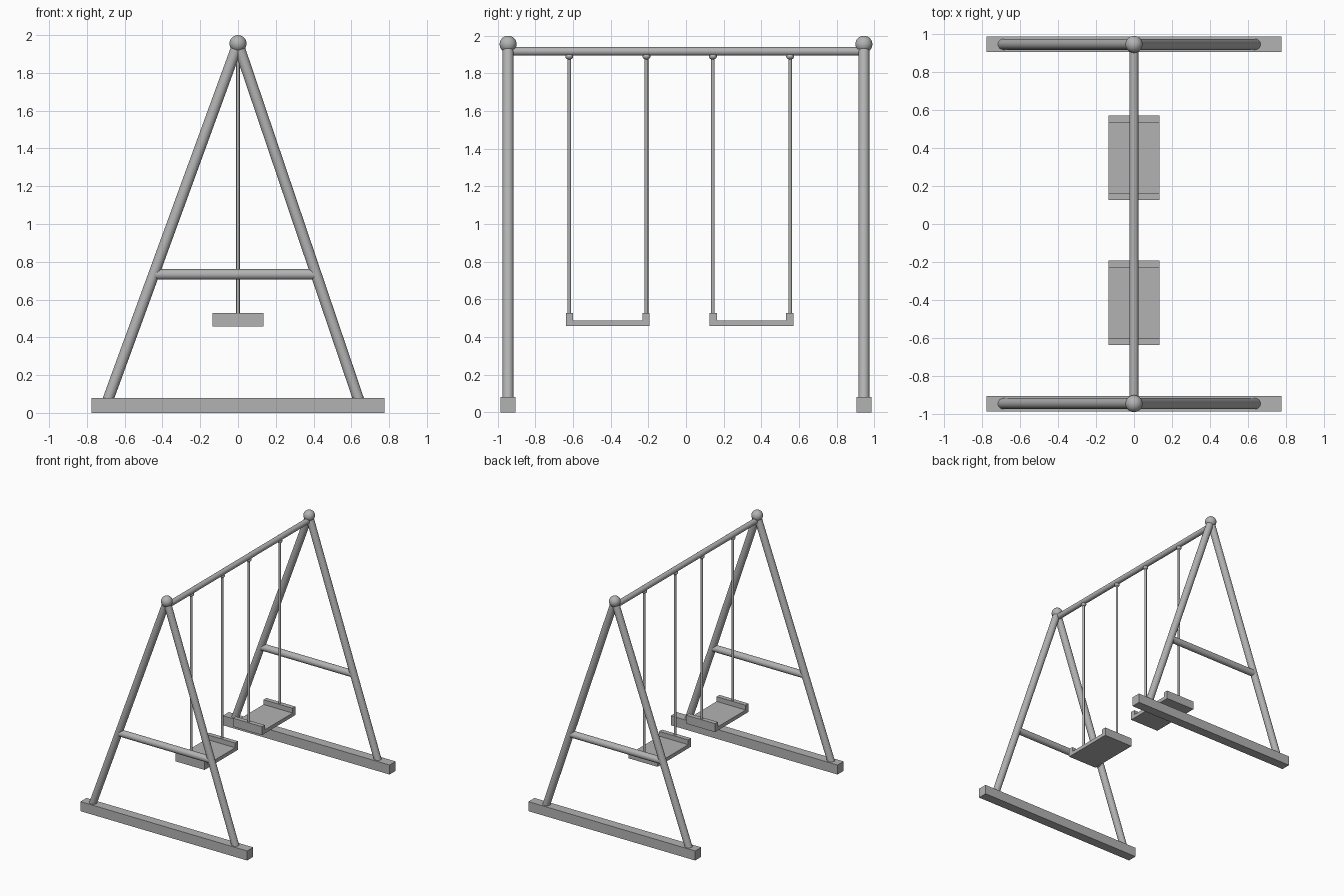
import bpy
import math
from mathutils import Vector

cube = bpy.data.objects.get("Cube")
if cube:
    bpy.data.objects.remove(cube, do_unlink=True)

grey = bpy.data.materials.new("plain_grey")
grey.use_nodes = True
COLOUR = (0.45, 0.45, 0.45, 1)
grey.diffuse_color = COLOUR
grey.node_tree.nodes["Principled BSDF"].inputs["Base Color"].default_value = COLOUR


def finish(name, smooth=False):
    obj = bpy.context.object
    obj.name = name
    obj.data.materials.append(grey)
    if smooth:
        bpy.ops.object.shade_smooth_by_angle(angle=math.radians(40))
    return obj


def box(name, low, high):
    low, high = Vector(low), Vector(high)
    bpy.ops.mesh.primitive_cube_add(size=1, location=(low + high) / 2)
    bpy.context.object.scale = high - low
    bpy.ops.object.transform_apply(location=False, rotation=False, scale=True)
    return finish(name)


def rod(name, start, end, radius, sides=24):
    start, end = Vector(start), Vector(end)
    axis = end - start
    bpy.ops.mesh.primitive_cylinder_add(
        vertices=sides, radius=radius, depth=axis.length, location=(start + end) / 2,
        rotation=axis.to_track_quat("Z", "Y").to_euler())
    return finish(name, True)


def ball(name, centre, radius, squash=1):
    bpy.ops.mesh.primitive_uv_sphere_add(segments=24, ring_count=16, radius=radius, location=centre)
    bpy.context.object.scale.z = squash
    bpy.ops.object.transform_apply(location=False, rotation=False, scale=True)
    return finish(name, True)


# A-shaped end frames
for side, y in (("front", -0.945), ("back", 0.945)):
    box(side + "_foot_beam", (-0.775, y - 0.04, 0), (0.775, y + 0.04, 0.08))
    rod(side + "_right_leg", (-0.692, y, 0.06), (0, y, 1.955), 0.029)
    rod(side + "_left_leg", (0.642, y, 0.06), (0, y, 1.955), 0.029)
    rod(side + "_cross_bar", (-0.44, y, 0.733), (0.41, y, 0.733), 0.028)
    ball(side + "_top_ball", (0, y, 1.955), 0.045)

# Top bar
rod("top_bar", (0, -0.945, 1.917), (0, 0.945, 1.917), 0.023)

# Two hanging swings
for side, y in (("front", -0.415), ("back", 0.348)):
    box(side + "_seat", (-0.135, y - 0.222, 0.457), (0.135, y + 0.222, 0.488))
    for end, sign in (("front", -1), ("back", 1)):
        part = side + "_swing_" + end
        outer, inner = sorted((y + sign * 0.222, y + sign * 0.184))
        box(part + "_seat_lip", (-0.135, outer, 0.488), (0.135, inner, 0.528))
        hang = y + sign * 0.205
        rod(part + "_hanger", (0, hang, 0.52), (0, hang, 1.9), 0.0095, 16)
        ball(part + "_hook", (0, hang, 1.89), 0.021, 0.8)
